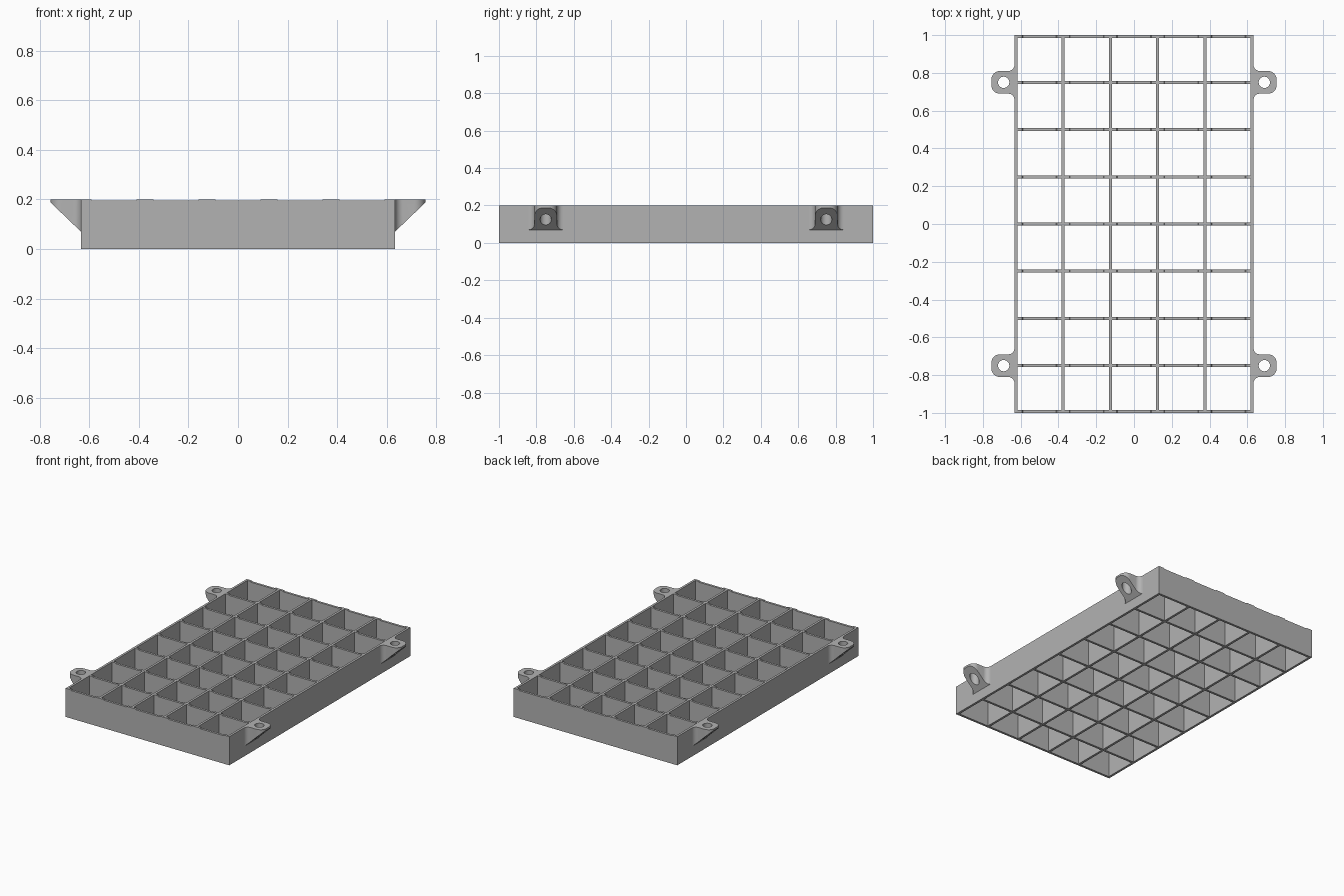
import bpy, bmesh
from math import cos, sin, pi, radians

cube = bpy.data.objects.get("Cube")
if cube:
    bpy.data.objects.remove(cube, do_unlink=True)

HEIGHT, WALL, DIP = 0.2, 0.016, 0.005
HALF_X, HALF_Y = 0.633, 1.0

grey = bpy.data.materials.new("plain grey")
grey.use_nodes = True
colour = (0.45, 0.45, 0.45, 1)
grey.diffuse_color = colour
grey.node_tree.nodes["Principled BSDF"].inputs["Base Color"].default_value = colour


def finish(bm, name):
    bmesh.ops.recalc_face_normals(bm, faces=bm.faces)
    mesh = bpy.data.meshes.new(name)
    bm.to_mesh(mesh)
    bm.free()
    mesh.materials.append(grey)
    obj = bpy.data.objects.new(name, mesh)
    bpy.context.collection.objects.link(obj)
    return obj


def extrude_up(bm):
    """Turn flat faces into a closed solid and return its new vertices."""
    geom = bmesh.ops.extrude_face_region(bm, geom=bm.faces[:], use_keep_orig=True)["geom"]
    return [g for g in geom if isinstance(g, bmesh.types.BMVert)]


# Crate grid: wall footprints extruded upward, cross walls dip between joints
wall_x = [(i - 2.5) * 0.25 for i in range(6)]
end = HALF_Y - WALL / 2
wall_y = [-end] + [i * 0.25 for i in range(-3, 4)] + [end]


def in_wall(value, walls):
    return any(abs(value - w) < WALL / 2 for w in walls)


xs = sorted({w + s * d for w in wall_x for s in (-1, 1)
             for d in (WALL / 2, 0.033, 0.037) if abs(w + s * d) < HALF_X + 0.001})
ys = sorted(w + s * WALL / 2 for w in wall_y for s in (-1, 1))

bm = bmesh.new()
grid = [[bm.verts.new((x, y, 0)) for y in ys] for x in xs]
for i in range(len(xs) - 1):
    for j in range(len(ys) - 1):
        if in_wall((xs[i] + xs[i + 1]) / 2, wall_x) or in_wall((ys[j] + ys[j + 1]) / 2, wall_y):
            bm.faces.new((grid[i][j], grid[i + 1][j], grid[i + 1][j + 1], grid[i][j + 1]))
bmesh.ops.delete(bm, geom=[v for v in bm.verts if not v.link_faces], context='VERTS')
for v in extrude_up(bm):
    dipped = min(abs(v.co.x - w) for w in wall_x) > 0.035
    v.co.z = HEIGHT - (DIP if dipped else 0)
finish(bm, "crate_grid")


# Mounting lugs: filleted ear with a hole and a sloping underside
def arc(cx, cy, r, start, stop, steps=8):
    angles = [radians(start + (stop - start) * k / steps) for k in range(steps + 1)]
    return [(cx + r * cos(a), cy + r * sin(a)) for a in angles]


def make_lug(sx, sy, name):
    width, tip, corner, fillet = 0.06, 0.755, 0.045, 0.032
    half = [(HALF_X - 0.005, width + fillet)]
    half += arc(HALF_X + fillet, width + fillet, fillet, 180, 270)
    half += arc(tip - corner, width - corner, corner, 90, 0)
    outline = half + [(x, -y) for x, y in reversed(half)]
    hole = arc(0.69, 0, 0.03, 0, 360, 32)[:-1]

    bm = bmesh.new()
    edges = []
    for loop in (outline, hole):
        verts = [bm.verts.new((x, y, 0)) for x, y in loop]
        edges += [bm.edges.new((verts[k - 1], verts[k])) for k in range(len(verts))]
    bmesh.ops.triangle_fill(bm, edges=edges, use_beauty=True, normal=(0, 0, 1))
    top = set(extrude_up(bm))
    for v in bm.verts:
        v.co.z = HEIGHT if v in top else 0.07 + (v.co.x - HALF_X) * 0.96
        v.co.x *= sx
        v.co.y = sy * (0.75 + v.co.y)
    lug = finish(bm, name)
    bpy.ops.object.select_all(action='DESELECT')
    lug.select_set(True)
    bpy.context.view_layer.objects.active = lug
    bpy.ops.object.shade_smooth_by_angle(angle=radians(30))


for sx, side in ((1, "left"), (-1, "right")):
    for sy, place in ((-1, "front"), (1, "back")):
        make_lug(sx, sy, f"mounting_lug_{place}_{side}")
